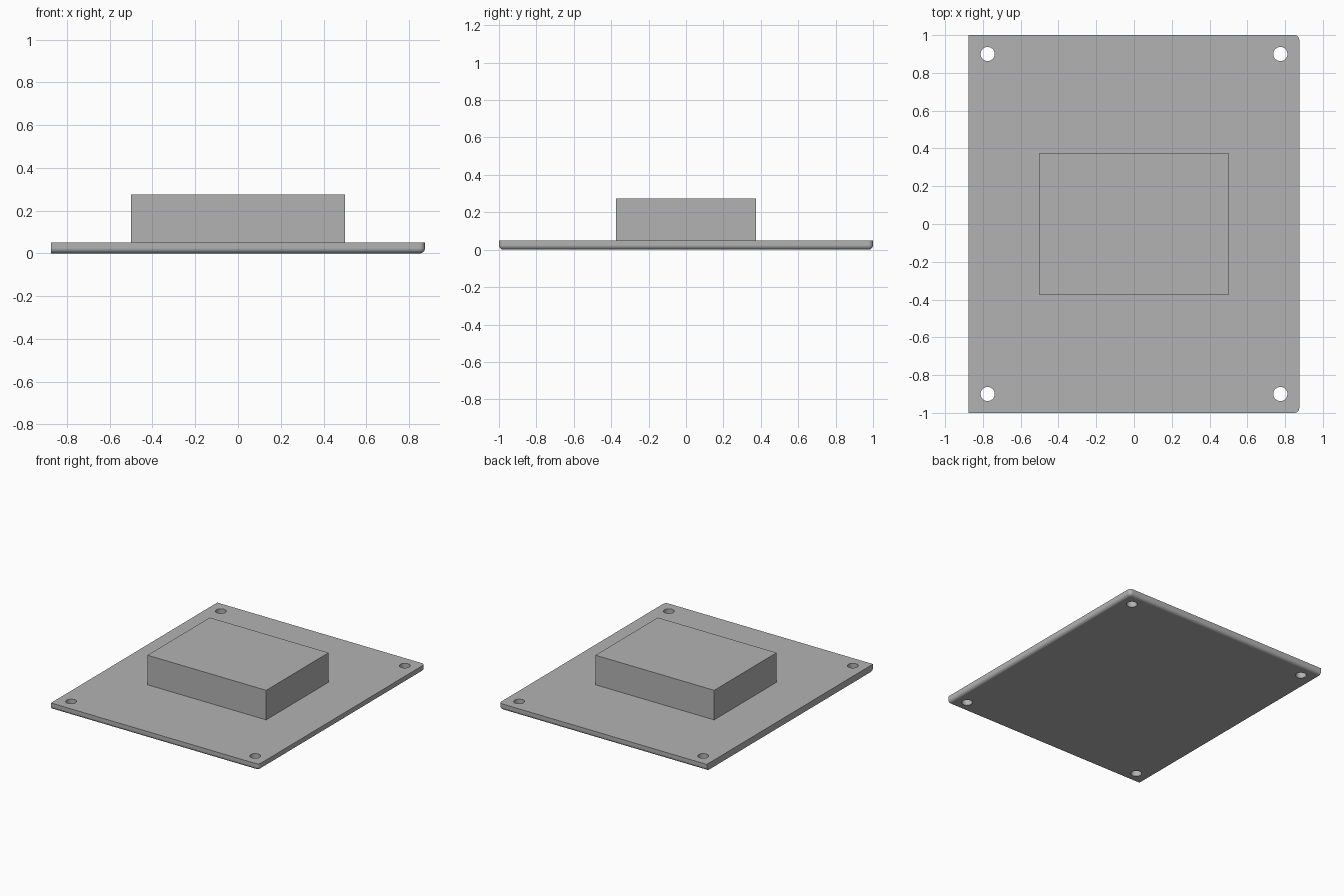
import bpy, bmesh
from mathutils import Matrix, Vector

cube = bpy.data.objects.get("Cube")
if cube:
    bpy.data.objects.remove(cube, do_unlink=True)

WIDTH, DEPTH, THICK, FILLET = 1.75, 2.0, 0.05, 0.025

grey = bpy.data.materials.new("plain grey")
grey.use_nodes = True
colour = (0.45, 0.45, 0.45, 1)
grey.diffuse_color = colour
grey.node_tree.nodes["Principled BSDF"].inputs["Base Color"].default_value = colour


def make_object(name, bm):
    mesh = bpy.data.meshes.new(name)
    bm.to_mesh(mesh)
    bm.free()
    mesh.materials.append(grey)
    obj = bpy.data.objects.new(name, mesh)
    bpy.context.collection.objects.link(obj)
    return obj


def box(size, bottom):
    bm = bmesh.new()
    centre = Matrix.Translation((0, 0, bottom + size[2] / 2))
    bmesh.ops.create_cube(bm, size=1, matrix=centre @ Matrix.Diagonal((*size, 1)))
    return bm


# Base plate: bottom edges and upright corners rounded, except on the -x side
bm = box((WIDTH, DEPTH, THICK), 0)
rounded = []
for edge in bm.edges:
    mid = (edge.verts[0].co + edge.verts[1].co) / 2
    upright = abs(mid.z - THICK / 2) < 0.001
    if mid.x > -0.1 and (upright or mid.z < 0.001):
        rounded.append(edge)
bmesh.ops.bevel(bm, geom=rounded, offset=FILLET, segments=8, profile=0.5,
                affect='EDGES', clamp_overlap=False)
plate = make_object("base_plate", bm)

# Four screw holes cut through the corners
bm = bmesh.new()
for x in (-0.775, 0.775):
    for y in (-0.9, 0.9):
        bmesh.ops.create_cone(bm, cap_ends=True, segments=48, radius1=0.0375,
                              radius2=0.0375, depth=0.3,
                              matrix=Matrix.Translation((x, y, THICK / 2)))
cutter = make_object("hole_cutter", bm)
cutter.hide_render = True
cut = plate.modifiers.new("screw_holes", 'BOOLEAN')
cut.operation = 'DIFFERENCE'
cut.solver = 'EXACT'
cut.object = cutter

bpy.ops.object.select_all(action='DESELECT')
plate.select_set(True)
bpy.context.view_layer.objects.active = plate
bpy.ops.object.modifier_apply(modifier=cut.name)
bpy.data.objects.remove(cutter, do_unlink=True)
bpy.ops.object.shade_smooth_by_angle(angle=0.6)
flat = plate.modifiers.new("even_normals", 'WEIGHTED_NORMAL')
flat.keep_sharp = True

# Raised rectangular block in the middle
make_object("raised_block", box((1.0, 0.75, 0.225), THICK))
